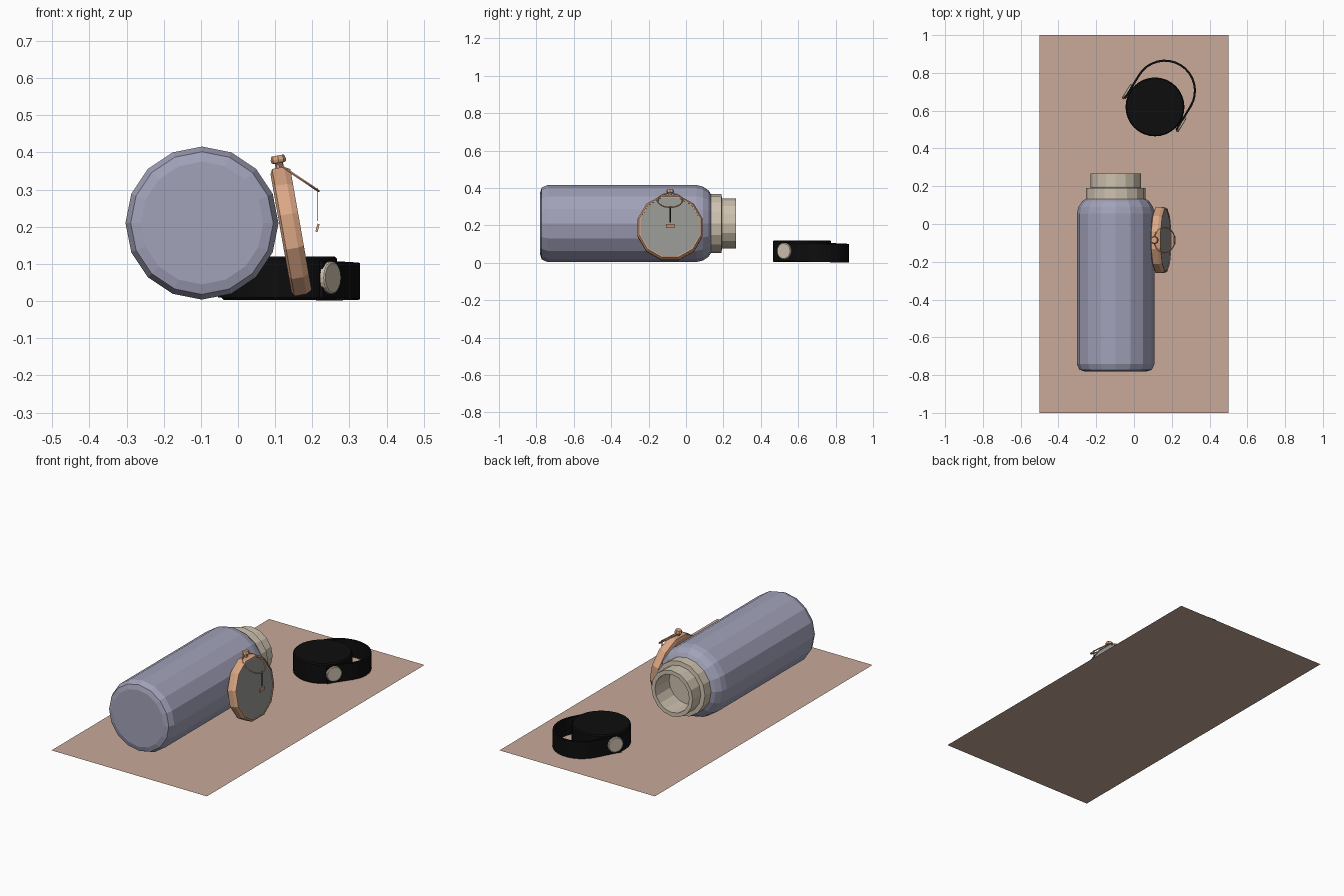
import bpy, bmesh, math
from mathutils import Matrix, Vector

if "Cube" in bpy.data.objects:
    bpy.data.objects.remove(bpy.data.objects["Cube"])


def material(name, rgb):
    m = bpy.data.materials.new(name)
    m.diffuse_color = (*rgb, 1)
    m.use_nodes = True
    m.node_tree.nodes["Principled BSDF"].inputs["Base Color"].default_value = m.diffuse_color
    return m


BLUE = material("lavender_blue", (0.36, 0.36, 0.49))
BEIGE = material("beige", (0.62, 0.54, 0.43))
COPPER = material("copper", (0.70, 0.38, 0.23))
GREY = material("dial_grey", (0.30, 0.30, 0.285))
BLACK = material("black", (0.004, 0.004, 0.004))
TAN = material("mat_tan", (0.58, 0.40, 0.32))


def frame(origin, z, x):
    z, x = Vector(z).normalized(), Vector(x).normalized()
    m = Matrix((x, z.cross(x), z)).transposed().to_4x4()
    m.translation = Vector(origin)
    return m


def finish(name, bm, mats, mat=None):
    bmesh.ops.recalc_face_normals(bm, faces=bm.faces)
    me = bpy.data.meshes.new(name)
    bm.to_mesh(me)
    bm.free()
    for m in mats:
        me.materials.append(m)
    ob = bpy.data.objects.new(name, me)
    if mat:
        ob.matrix_world = mat
    bpy.context.collection.objects.link(ob)
    return ob


def lathe(name, profile, sides, mat, mats, split=999, phase=0.0):
    """Spin (radius, height) points about local z; bands from 'split' on use material 1."""
    bm = bmesh.new()
    rings = []
    for r, h in profile:
        rings.append([bm.verts.new((r * math.cos(a), r * math.sin(a), h)) for a in
                      ((i + phase) * 2 * math.pi / sides for i in range(sides))])
    for k in range(len(rings) - 1):
        a, b = rings[k], rings[k + 1]
        for i in range(sides):
            j = (i + 1) % sides
            bm.faces.new((a[i], a[j], b[j], b[i])).material_index = int(k >= split)
    bm.faces.new(rings[0])
    bm.faces.new(rings[-1]).material_index = int(len(rings) - 1 >= split)
    return finish(name, bm, mats, mat)


def box(name, size, mat, m):
    bm = bmesh.new()
    bmesh.ops.create_cube(bm, size=1)
    bmesh.ops.scale(bm, vec=size, verts=bm.verts)
    return finish(name, bm, [m], mat)


# Ground mat
bm = bmesh.new()
bm.faces.new([bm.verts.new(p) for p in
              ((-0.5, -1, 0), (0.5, -1, 0), (0.5, 1, 0), (-0.5, 1, 0))])
finish("ground_mat", bm, [TAN])

# Bottle body, lying along y
along_y = frame((-0.097, 0, 0.21), (0, 1, 0), (1, 0, 0))
lathe("bottle_body", [(0.165, -0.78), (0.192, -0.772), (0.206, -0.74), (0.206, 0.055),
                      (0.198, 0.09), (0.178, 0.12), (0.155, 0.135)],
      16, along_y, [BLUE])
# Stepped neck with open mouth
lathe("bottle_neck", [(0.15, 0.105), (0.158, 0.112), (0.158, 0.19), (0.133, 0.192),
                      (0.133, 0.267), (0.110, 0.267), (0.110, 0.137)],
      16, along_y, [BEIGE])

# Loose lid
CAP = Vector((0.111, 0.62, 0))
d = Vector((0.85, -0.52, 0)).normalized()    # pivot axis
p = Vector((0.52, 0.85, 0)).normalized()     # handle direction
lathe("lid", [(0.150, 0.003), (0.156, 0.009), (0.156, 0.113), (0.150, 0.12)], 32,
      Matrix.Translation(CAP), [BLACK])

# Strap handle: U-shaped band round the lid
inner, outer = 0.154, 0.165
path = [(1, -0.045), (1, 0.0)] + [(math.cos(t), math.sin(t)) for t in
                                  (math.pi * i / 16 for i in range(17))] + [(-1, 0), (-1, -0.045)]
bm = bmesh.new()
sections = []
for i, (c, s) in enumerate(path):
    arc = 2 <= i < len(path) - 2
    row = []
    for r, top in ((inner, 0), (outer, 0), (outer, 1), (inner, 1)):
        v = (0.1 + s * r) if arc else s
        z = 0.01 - 0.03 * max(v, 0) + 0.098 * top
        row.append(bm.verts.new(CAP + d * (c * r) + p * v + Vector((0, 0, z))))
    sections.append(row)
for a, b in zip(sections, sections[1:]):
    for k in range(4):
        n = (k + 1) % 4
        bm.faces.new((a[k], a[n], b[n], b[k]))
bm.faces.new(sections[0])
bm.faces.new(sections[-1])
finish("lid_strap", bm, [BLACK])

# Pivot buttons on both sides
for name, s in (("right_button", 1), ("left_button", -1)):
    lathe(name, [(0.044, 0), (0.044, 0.012), (0.040, 0.015)], 20,
          frame(CAP + d * s * 0.16 - p * 0.008 + Vector((0, 0, 0.063)), d * s, (0, 0, 1)), [BEIGE])

# Round case leaning on the bottle
a = math.radians(10)
n, u = Vector((math.cos(a), 0, math.sin(a))), Vector((-math.sin(a), 0, math.cos(a)))
C = Vector((0.1425, -0.085, 0.188))
lathe("dial_case", [(0.166, -0.0275), (0.18, -0.021), (0.18, 0.012), (0.171, 0.0275),
                    (0.165, 0.0275), (0.165, 0.0235)], 12, frame(C, n, u),
      [COPPER, GREY], split=5, phase=0.5)

# Crown on top
lathe("crown", [(0.011, 0.165), (0.011, 0.186), (0.019, 0.188), (0.021, 0.196),
                (0.017, 0.207)], 8, frame(C, u, n), [COPPER])

# Hanging ring
bpy.ops.mesh.primitive_torus_add(major_segments=20, minor_segments=6, major_radius=0.067,
                                 minor_radius=0.0035, location=(0.161, -0.085, 0.334),
                                 rotation=(0, math.radians(34), 0))
ring = bpy.context.object
ring.name = "hanging_ring"
ring.data.materials.append(COPPER)

# Thin hand and its small tail piece
box("hand", (0.001, 0.007, 0.09), Matrix.Translation((0.215, -0.085, 0.26)), BLACK)
box("hand_tail", (0.006, 0.045, 0.022),
    Matrix.Translation((0.214, -0.085, 0.197)) @ Matrix.Rotation(math.radians(15), 4, 'Y'), COPPER)
